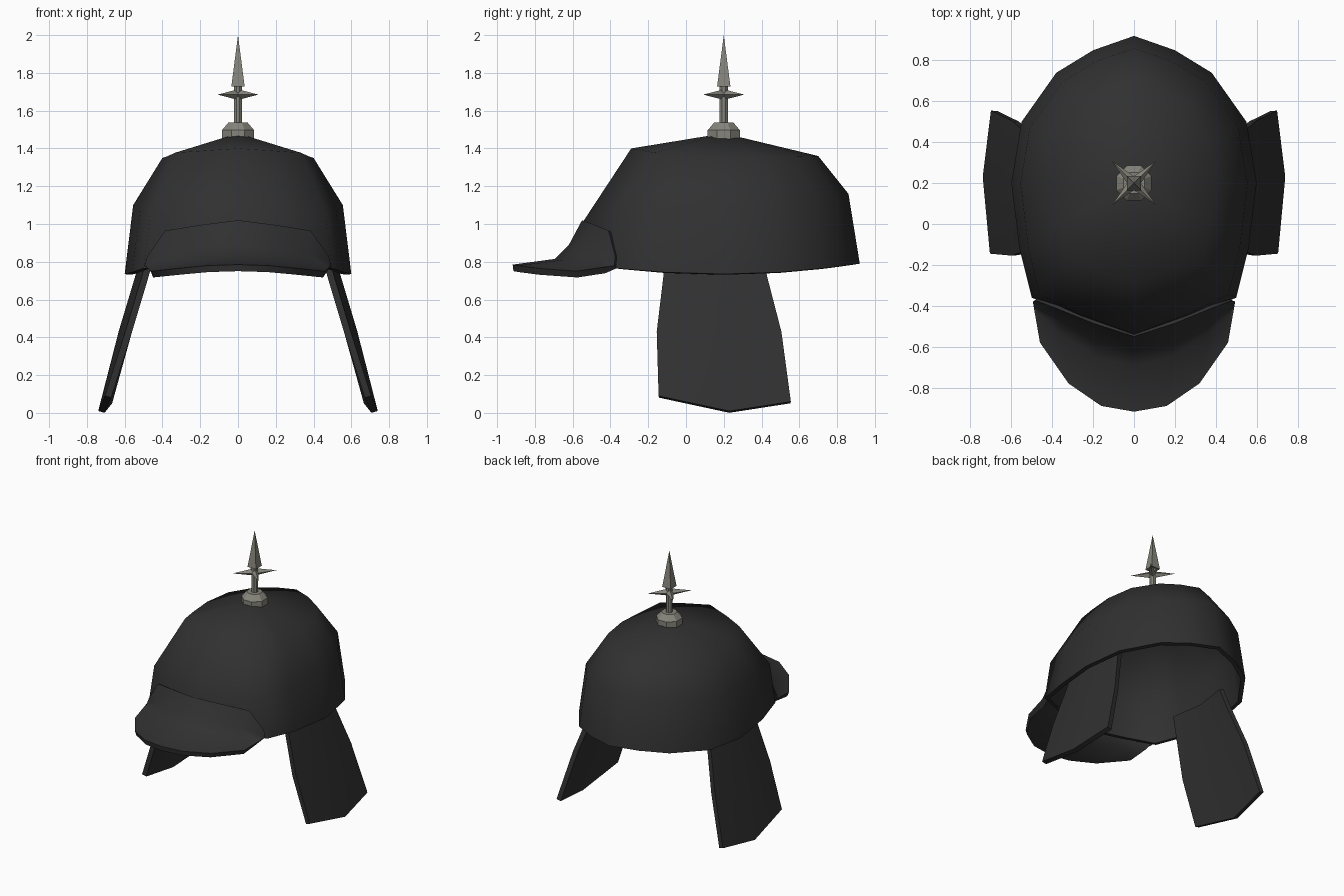
import bpy, bmesh, math
from mathutils import Vector, Matrix

if "Cube" in bpy.data.objects:
    bpy.data.objects.remove(bpy.data.objects["Cube"])


def material(name, rgb):
    m = bpy.data.materials.new(name)
    m.diffuse_color = (*rgb, 1)
    m.use_nodes = True
    m.node_tree.nodes["Principled BSDF"].inputs["Base Color"].default_value = m.diffuse_color
    return m


LEATHER = material("black leather", (0.03, 0.03, 0.03))
METAL = material("dull metal", (0.24, 0.235, 0.2))


def finish(name, bm, mat):
    me = bpy.data.meshes.new(name)
    bm.to_mesh(me)
    bm.free()
    me.materials.append(mat)
    ob = bpy.data.objects.new(name, me)
    bpy.context.collection.objects.link(ob)
    return ob


def shell(name, rows, inside, thick, angle):
    """Half grid of points, mirrored over x and thickened towards 'inside'."""
    bm = bmesh.new()
    grid = [[bm.verts.new(p) for p in row] for row in rows]
    for a, b in zip(grid, grid[1:]):
        for i in range(len(a) - 1):
            bm.faces.new((a[i], a[i + 1], b[i + 1], b[i]))
    bmesh.ops.remove_doubles(bm, verts=bm.verts, dist=1e-4)
    bm.normal_update()
    facing = sum(f.normal.dot(f.calc_center_median() - Vector(inside)) * f.calc_area()
                 for f in bm.faces)
    if facing < 0:
        bmesh.ops.reverse_faces(bm, faces=bm.faces)
    ob = finish(name, bm, LEATHER)
    ob.modifiers.new("mirror", 'MIRROR')
    s = ob.modifiers.new("thickness", 'SOLIDIFY')
    s.thickness, s.offset = thick, -1
    bpy.ops.object.select_all(action='DESELECT')
    ob.select_set(True)
    bpy.context.view_layer.objects.active = ob
    bpy.ops.object.convert(target='MESH')
    bpy.ops.object.shade_smooth_by_angle(angle=math.radians(angle))
    return ob


CY = 0.2  # y of the dome's centre and the spike

# Dome: the rim outline is shrunk ring by ring up to the crown
outline = [(0, .92), (.2, .85), (.38, .74), (.55, .5), (.6, .2),
           (.56, -.12), (.5, -.36), (.28, -.46), (0, -.56)]
# half width, front reach, back reach, z at side / front / back
rings = [(.6, .76, .72, .735, .79, .79),
         (.555, .74, .66, 1.10, 1.02, 1.16),
         (.4, .49, .5, 1.35, 1.40, 1.36),
         (0, 0, 0, 1.48, 1.48, 1.48)]
rows = []
for w, f, b, zs, zf, zb in rings:
    row = []
    for x, y in outline:
        back = y >= CY
        v = (y - CY) / (.72 if back else .76)
        z = zs + ((zb if back else zf) - zs) * v * v
        row.append((x / .6 * w, CY + v * (b if back else f), z))
    rows.append(row)
shell("dome", rows, (0, CY, .8), .03, 60)

# Visor: top edge on the dome, steep part, crease, outer brim edge
visor = [
    [(0, -.55, 1.02), (.2, -.485, .995), (.385, -.41, .965), (.48, -.375, .83), (.495, -.38, .78)],
    [(0, -.62, .89), (.19, -.575, .88), (.36, -.475, .85), (.475, -.41, .80), (.495, -.38, .78)],
    [(0, -.695, .815), (.19, -.65, .81), (.36, -.54, .79), (.47, -.44, .77), (.495, -.38, .78)],
    [(0, -.918, .785), (.16, -.89, .78), (.32, -.78, .765), (.46, -.58, .75), (.495, -.38, .78)],
]
shell("visor", visor, (0, -.4, .5), .035, 50)

# Ear flaps: z, x of the edges, y of front / back edge
flap = [[(x, yf, z), (x + .035, (yf + yb) / 2, z), (x, yb, z)]
        for z, x, yf, yb in ((.86, .47, -.105, .4), (.72, .51, -.12, .43), (.43, .597, -.155, .505))]
flap.append([(.705, -.145, .09), (.74, .23, .01), (.70, .555, .06)])
shell("ear_flaps", flap, (0, CY, .4), .035, 40)


# Spike parts: straight or tapered prisms on the dome's axis
def taper(name, sides, z0, r0, z1, r1):
    bm = bmesh.new()
    bmesh.ops.create_cone(bm, cap_ends=True, segments=sides, radius1=r0, radius2=r1, depth=z1 - z0,
                          matrix=Matrix.Translation((0, CY, (z0 + z1) / 2))
                          @ Matrix.Rotation(math.pi / sides, 4, 'Z'))
    return finish(name, bm, METAL)


taper("spike_base", 8, 1.45, .093, 1.497, .093)
taper("spike_collar", 8, 1.497, .092, 1.537, .055)
taper("spike_stem", 8, 1.52, .024, 1.735, .024)
taper("spike_point", 4, 1.727, .05, 2.0, 0)

# Four-pointed star guard, points on the diagonals
bm = bmesh.new()
tips = [bm.verts.new(((.153 if i % 2 else .034) * math.cos(i * math.pi / 4),
                      CY + (.153 if i % 2 else .034) * math.sin(i * math.pi / 4), 1.685))
        for i in range(8)]
top = bm.verts.new((0, CY, 1.713))
low = bm.verts.new((0, CY, 1.657))
for i in range(8):
    a, b = tips[i], tips[(i + 1) % 8]
    bm.faces.new((a, b, top))
    bm.faces.new((b, a, low))
finish("spike_star", bm, METAL)
